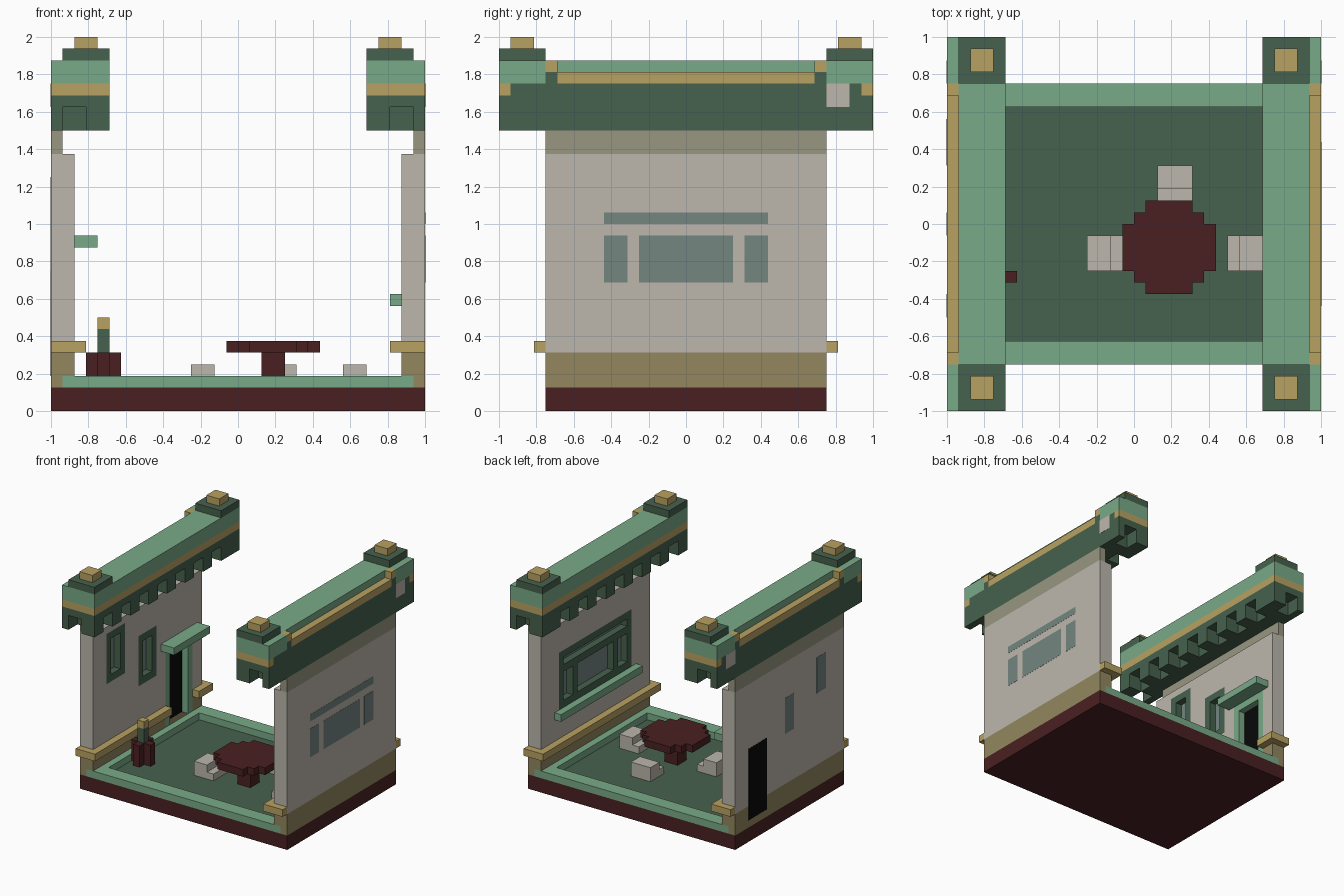
import bpy

if "Cube" in bpy.data.objects:
    bpy.data.objects.remove(bpy.data.objects["Cube"])

U = 1 / 16  # one grid cell; all part sizes below are in cells


def material(name, rgb):
    lin = [(c / 255 / 12.92) if c < 11 else ((c / 255 + 0.055) / 1.055) ** 2.4 for c in rgb]
    m = bpy.data.materials.new(name)
    m.use_nodes = True
    m.diffuse_color = (*lin, 1)
    bsdf = m.node_tree.nodes["Principled BSDF"]
    bsdf.inputs["Base Color"].default_value = (*lin, 1)
    bsdf.inputs["Roughness"].default_value = 0.9
    return m


CREAM = material("cream plaster", (188, 183, 173))
GREEN = material("light green", (121, 170, 135))
DARK = material("dark green", (70, 97, 77))
GOLD = material("gold", (184, 162, 98))
RED = material("dark red wood", (74, 32, 34))
TEAL = material("grey teal glass", (115, 134, 128))
TAN = material("brown plinth", (147, 135, 95))
BAND = material("olive grey band", (153, 150, 128))
BLACK = material("black", (8, 9, 8))


def box(name, mat, x, y, z, side=1):
    """Box from ranges in cells; side=-1 mirrors it in x."""
    x = sorted((x[0] * side, x[1] * side))
    bounds = (x, y, z)
    corners = [[b[i] * U for b, i in zip(bounds, (a, c, d))]
               for a in (0, 1) for c in (0, 1) for d in (0, 1)]
    faces = [(0, 1, 3, 2), (4, 6, 7, 5), (0, 4, 5, 1), (2, 3, 7, 6), (0, 2, 6, 4), (1, 5, 7, 3)]
    me = bpy.data.meshes.new(name)
    me.from_pydata(corners, [], faces)
    me.materials.append(mat)
    ob = bpy.data.objects.new(name, me)
    bpy.context.scene.collection.objects.link(ob)
    return ob


def cut(target, x, y, z, side=1):
    """Cut a box-shaped hole and apply it."""
    cutter = box("cutter", target.data.materials[0], x, y, z, side)
    cutter.hide_render = True
    mod = target.modifiers.new("hole", "BOOLEAN")
    mod.operation = "DIFFERENCE"
    mod.solver = "EXACT"
    mod.object = cutter
    bpy.context.view_layer.objects.active = target
    bpy.ops.object.modifier_apply(modifier=mod.name)
    bpy.data.objects.remove(cutter)


def opening(walls, name, frame_mat, pane_mat, outer, panes, side):
    """Recessed opening: a frame flush with the inner wall and panes set in the outer wall."""
    for wall in walls:
        cut(wall, (13.5, 15), *outer, side)
    frame = box(name + "_frame", frame_mat, (14, 15), *outer, side)
    for y, z in panes:
        cut(frame, (13.5, 15.5), y, z, side)
        box(name + "_pane", pane_mat, (14.95, 16.02), y, z, side)


# Base, floor and raised border
box("base", RED, (-16, 16), (-12, 12), (0, 2))
box("floor", DARK, (-13, 13), (-10, 10), (2, 2.04))
for y in ((-12, -10), (10, 12)):
    box("floor_border_end", GREEN, (-15, 15), y, (2, 3))

walls = {}
for s, label in ((1, "left"), (-1, "right")):
    # Walls
    box("floor_border_side", GREEN, (13, 14), (-10, 10), (2, 3), s)
    box(label + "_footing", TAN, (15, 16), (-12, 12), (2, 3), s)
    plinth = box(label + "_plinth", TAN, (14, 16), (-12, 12), (3, 5), s)
    wall = box(label + "_wall", CREAM, (14, 16), (-12, 12), (5, 22), s)
    box(label + "_wall_band", BAND, (15, 16), (-12, 12), (22, 24), s)
    walls[s] = [plinth, wall]

    # Gold rail with end caps, broken at the door
    for y in ((-13, -12), (12, 13)):
        box("rail_end", GOLD, (13, 16), y, (5, 6), s)
    for y in ([(-12, 12)] if s == 1 else [(-12, 4), (10, 12)]):
        box("rail", GOLD, (13, 14), y, (5, 6), s)

    # Cornice: core, brackets, gold trim and green top
    box("cornice_core", DARK, (13, 16), (-14, 14), (24, 26), s)
    for i in range(8):
        y = -16 + 4 * i
        box("bracket", DARK, (11, 13), (y, y + 2 + 2 * (i == 7)), (24, 26), s)
    for y in ((-16, -14), (14, 16)):
        box("corner_bracket", DARK, (15, 16), y, (24, 26), s)
    box("cornice_slab", DARK, (11, 16), (-16, 16), (26, 27), s)
    box("cornice_fill", DARK, (12, 16), (-15, 15), (27, 28), s)
    box("gold_trim_inner", GOLD, (11, 12), (-15, 15), (27, 28), s)
    box("roof_top", GREEN, (11, 15), (-12, 12), (28, 30), s)
    box("gold_trim_outer", GOLD, (15, 16), (-11, 11), (28, 29), s)
    box("plaster_patch", CREAM, (16, 16.02), (12, 14), (26, 28), s)

    # Corner blocks with stepped finials
    for e in (-1, 1):
        def span(a, b):
            return tuple(sorted((a * e, b * e)))
        box("gold_trim_end", GOLD, (11, 16), span(15, 16), (27, 28), s)
        box("trim_post_base", DARK, (15, 16), span(11, 12), (28, 29), s)
        box("trim_post", GOLD, (15, 16), span(11, 12), (29, 30), s)
        box("corner_block", GREEN, (11, 16), span(12, 16), (28, 30), s)
        box("corner_cap", DARK, (11, 15), span(12, 16), (30, 31), s)
        box("corner_finial", GOLD, (12, 14), span(13, 15), (31, 32), s)

# Wide window and sill in the left wall
opening([walls[1][1]], "wide_window", DARK, TEAL, ((-8, 8), (10, 18)),
        [((-7, 7), (16, 17)), ((-7, -5), (11, 15)), ((-4, 4), (11, 15)), ((5, 7), (11, 15))], 1)
box("window_sill", GREEN, (13, 14), (-9, 9), (9, 10))

# Two staggered narrow windows in the right wall
for y, z in ((-9, 14), (-2, 11)):
    opening([walls[-1][1]], "narrow_window", DARK, TEAL, ((y, y + 4), (z, z + 7)),
            [((y + 1, y + 3), (z + 1, z + 6))], -1)

# Door and awning in the right wall
opening(walls[-1], "door", GREEN, BLACK, ((4, 10), (3, 14)), [((5, 9), (3, 13))], -1)
box("door_awning", GREEN, (12, 14), (3, 11), (14, 15), -1)

# Round stepped table
for hx, hy in ((4, 2), (3, 3), (2, 4)):
    box("table_top", RED, (3 - hx, 3 + hx), (-2 - hy, -2 + hy), (5, 6))
box("table_leg", RED, (2, 4), (-3, -1), (2, 5))

# Stools with a raised back
for seat, back in ((((-2, -1), (-4, -1)), ((-4, -2), (-4, -1))),
                   (((8, 9), (-4, -1)), ((9, 11), (-4, -1))),
                   (((2, 5), (2, 3)), ((2, 5), (3, 5)))):
    box("stool_seat", CREAM, *seat, (2, 3))
    box("stool_back", CREAM, *back, (2, 4))

# Pot with a lamp post
box("pot", RED, (-13, -10), (-5, -4), (2, 5))
box("pot_cross", RED, (-12, -11), (-6, -3), (2, 5))
box("lamp_post", DARK, (-12, -11), (-5, -4), (5, 7))
box("lamp_light", GOLD, (-12, -11), (-5, -4), (7, 8))
